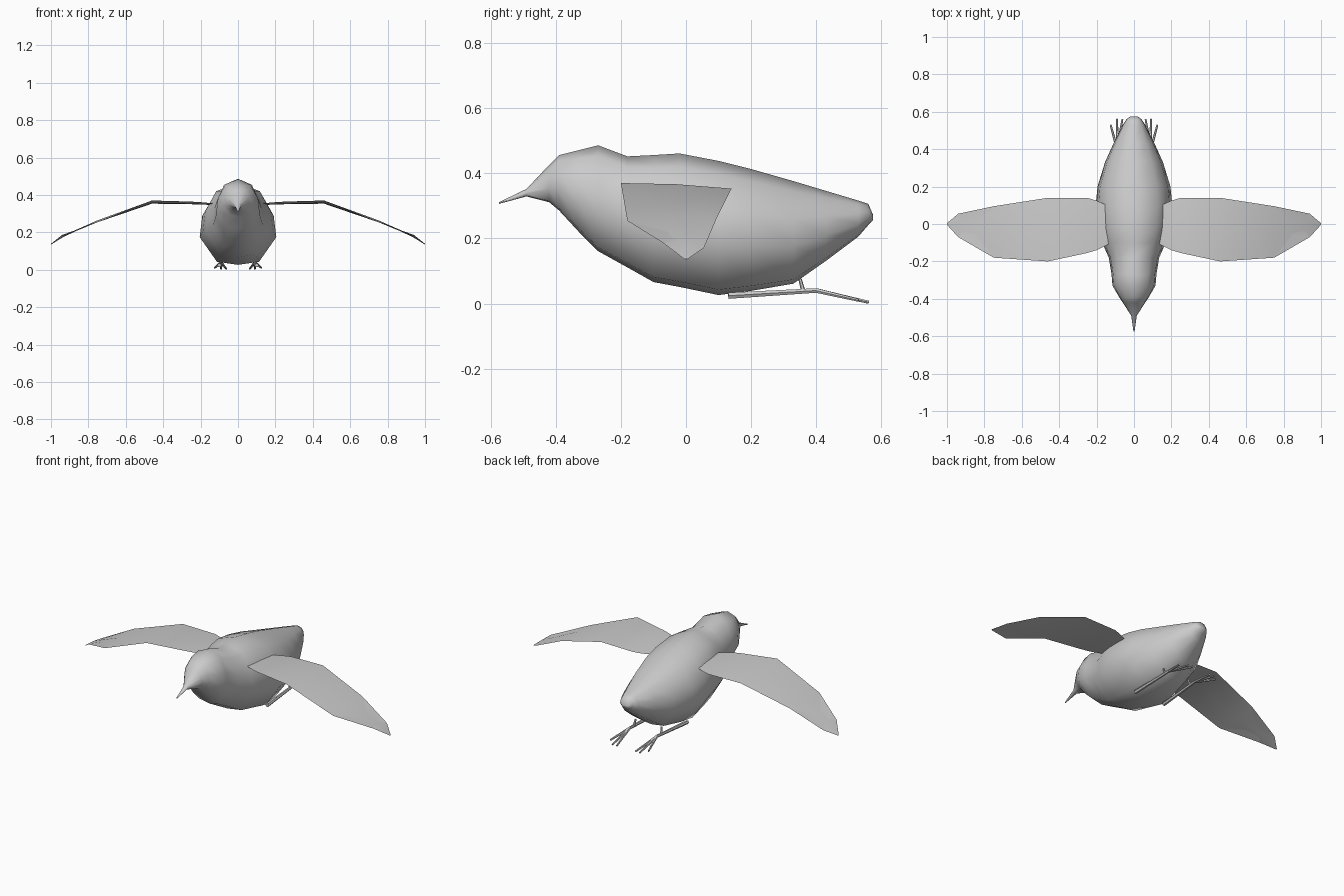
import bpy, bmesh, math
from mathutils import Vector

if "Cube" in bpy.data.objects:
    bpy.data.objects.remove(bpy.data.objects["Cube"])


def finish(name, bm, angle=60):
    bmesh.ops.recalc_face_normals(bm, faces=bm.faces)
    me = bpy.data.meshes.new(name)
    bm.to_mesh(me)
    bm.free()
    ob = bpy.data.objects.new(name, me)
    bpy.context.collection.objects.link(ob)
    bpy.ops.object.select_all(action='DESELECT')
    ob.select_set(True)
    bpy.context.view_layer.objects.active = ob
    bpy.ops.object.shade_smooth_by_angle(angle=math.radians(angle))
    return ob


def loft(bm, rings):
    rows = [[bm.verts.new(p) for p in r] for r in rings]
    n = len(rows[0])
    for a, b in zip(rows, rows[1:]):
        for i in range(n):
            j = (i + 1) % n
            bm.faces.new((a[i], a[j], b[j], b[i]))
    bm.faces.new(rows[0])
    bm.faces.new(rows[-1][::-1])


def rod(bm, a, b, r1, r2, sides=6):
    a, b = Vector(a), Vector(b)
    q = (b - a).to_track_quat('Z', 'Y')
    loft(bm, [[c + q @ Vector((r * math.cos(t), r * math.sin(t), 0))
               for t in [math.tau * k / sides for k in range(sides)]]
              for c, r in ((a, r1), (b, r2))])


# Body, head, beak and tail: one loft of (y, top z, bottom z, half width)
stations = [
    (-.575, .315, .310, .003), (-.49, .356, .333, .015),
    (-.42, .43, .315, .06), (-.39, .46, .29, .08),
    (-.33, .475, .225, .115), (-.27, .49, .165, .12),
    (-.18, .456, .115, .135), (-.10, .46, .07, .17),
    (-.02, .465, .055, .188), (.10, .442, .03, .205),
    (.20, .417, .043, .195), (.33, .38, .065, .155),
    (.43, .35, .135, .11), (.53, .32, .21, .06),
    (.56, .31, .245, .04), (.575, .275, .26, .02)]
half = [(0, 1), (.62, .90), (.93, .64), (1, .36), (.55, .04), (0, 0)]
section = half + [(-x, z) for x, z in half[-2:0:-1]]
bm = bmesh.new()
loft(bm, [[(x * w, y, zb + z * (zt - zb)) for x, z in section]
          for y, zt, zb, w in stations])
finish("body", bm)

# Wing sections: x, front y, front z, back y, back z
wing = [(.12, -.10, .358, .09, .35), (.20, -.14, .365, .125, .352),
        (.25, -.155, .368, .14, .354), (.46, -.20, .374, .14, .357),
        (.75, -.18, .258, .095, .268), (.94, -.07, .190, .055, .175),
        (1.0, -.004, .14, .004, .14)]
for side, s in (("left", 1), ("right", -1)):
    bm = bmesh.new()
    rings = []
    for x, yf, zf, yb, zb in wing:
        t = .005 if x < .9 else .002
        ym, zm = (yf + yb) / 2, (zf + zb) / 2
        rings.append([(s * x, yf, zf), (s * x, ym, zm + t),
                      (s * x, yb, zb), (s * x, ym, zm - t)])
    loft(bm, rings)
    finish(side + "_wing", bm, 30)

    # Leg tucked back under the belly, with three trailing toes and a hind toe
    bm = bmesh.new()
    ankle = (s * .09, .40, .044)
    rod(bm, (s * .10, .13, .028), ankle, .011, .008)
    for x, y, z in ((.062, .56, .008), (.09, .562, .008), (.125, .53, .014)):
        rod(bm, ankle, (s * x, y, z), .008, .005)
    rod(bm, (s * .09, .36, .042), (s * .085, .35, .08), .007, .005)
    finish(side + "_leg", bm, 40)

# Rest the lowest point on the ground
bpy.context.view_layer.update()
obs = [o for o in bpy.context.scene.objects if o.type == 'MESH']
low = min(v.co.z for o in obs for v in o.data.vertices)
for o in obs:
    o.location.z -= low
